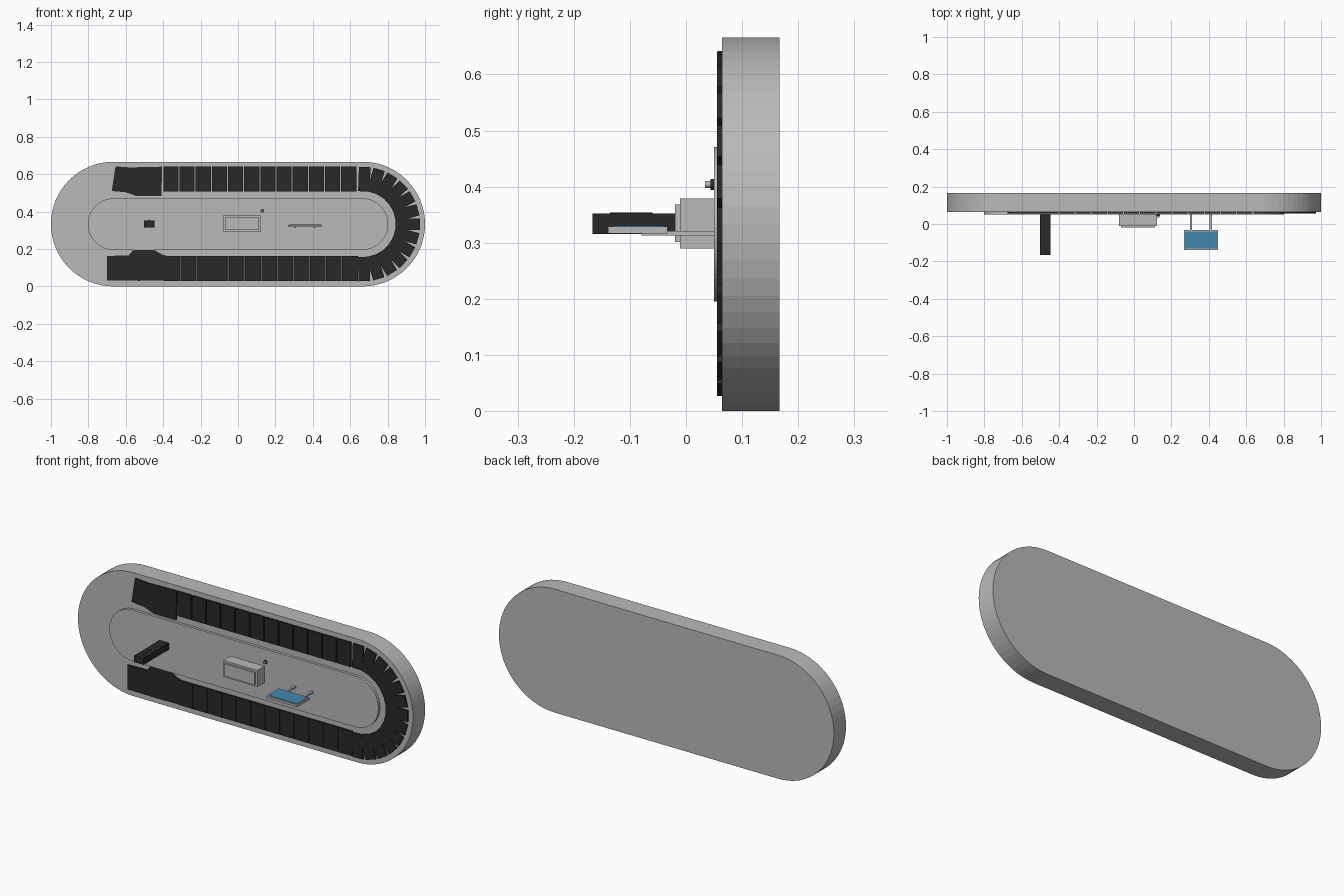
import bpy, bmesh, math
from mathutils import Matrix, Vector

if "Cube" in bpy.data.objects:
    bpy.data.objects.remove(bpy.data.objects["Cube"])


def mat(name, c):
    m = bpy.data.materials.new(name)
    m.diffuse_color = (*c, 1)
    m.use_nodes = True
    m.node_tree.nodes["Principled BSDF"].inputs["Base Color"].default_value = m.diffuse_color
    return m


GREY = mat("light grey", (0.49, 0.49, 0.49))
BLACK = mat("rubber black", (0.022, 0.022, 0.022))
BLUE = mat("screen blue", (0.055, 0.25, 0.42))


def finish(bm, name, m):
    bmesh.ops.recalc_face_normals(bm, faces=bm.faces)
    me = bpy.data.meshes.new(name)
    bm.to_mesh(me)
    bm.free()
    me.materials.append(m)
    ob = bpy.data.objects.new(name, me)
    bpy.context.collection.objects.link(ob)
    return ob


def add_prism(bm, pts, y0, y1):
    """Extrude an x-z outline from y0 to y1."""
    f = bm.faces.new([bm.verts.new((x, y0, z)) for x, z in pts])
    r = bmesh.ops.extrude_face_region(bm, geom=[f])
    vs = [v for v in r["geom"] if isinstance(v, bmesh.types.BMVert)]
    bmesh.ops.translate(bm, verts=vs, vec=(0, y1 - y0, 0))


def prism(name, pts, y0, y1, m):
    bm = bmesh.new()
    add_prism(bm, pts, y0, y1)
    return finish(bm, name, m)


def rect(x0, x1, z0, z1):
    return [(x0, z0), (x1, z0), (x1, z1), (x0, z1)]


def box(name, x0, x1, y0, y1, z0, z1, m):
    return prism(name, rect(x0, x1, z0, z1), y0, y1, m)


def cyl(name, x, z, r, y0, y1, m, n=12):
    return prism(name, [(x + r * math.cos(2 * math.pi * i / n), z + r * math.sin(2 * math.pi * i / n))
                        for i in range(n)], y0, y1, m)


CX, CZ = 0.667, 0.333


def stadium(r, cx, n=32):
    pts = []
    for side in (1, -1):
        for i in range(n + 1):
            a = -math.pi / 2 + math.pi * i / n
            pts.append((side * (cx + r * math.cos(a)), CZ + side * r * math.sin(a)))
    return pts


# Body and raised centre island
prism("body", stadium(0.333, CX), 0.064, 0.167, GREY)
prism("centre_island", stadium(0.138, 0.665), 0.050, 0.064, GREY)

# Belt slats: straight runs and the right-hand turn
bm = bmesh.new()
for i in range(12):
    x = 0.633 - 0.0865 * i
    add_prism(bm, rect(x - 0.081, x, 0.508, 0.640), 0.055, 0.064)
    x += 0.008
    add_prism(bm, rect(x - 0.084, x, 0.030, 0.163), 0.055, 0.064)
for i in range(13):
    a = math.radians(88 - 14.7 * i)
    d, t = Vector((math.cos(a), math.sin(a))), Vector((-math.sin(a), math.cos(a)))
    c = Vector((CX, CZ))
    w = 0.031
    pts = [c + d * r + t * s for r, s in ((0.175, -w), (0.305, -w), (0.305, w), (0.175, w))]
    y = 0.055 + 0.0006 * (i % 2)
    add_prism(bm, [tuple(p) for p in pts], y, 0.064)
finish(bm, "belt_slats", BLACK)

# Bunched slats at the left ends of the belt
bm = bmesh.new()
add_prism(bm, [(-0.675, 0.51), (-0.60, 0.503), (-0.54, 0.482), (-0.41, 0.482),
               (-0.405, 0.64), (-0.58, 0.636), (-0.655, 0.642)], 0.056, 0.064)
add_prism(bm, [(-0.70, 0.032), (-0.53, 0.03), (-0.38, 0.032), (-0.38, 0.163), (-0.405, 0.17),
               (-0.45, 0.195), (-0.56, 0.195), (-0.585, 0.165), (-0.70, 0.163)], 0.056, 0.064)
finish(bm, "belt_ends", BLACK)

# Projecting arm with a raised strip on top
box("arm", -0.503, -0.447, -0.167, 0.050, 0.316, 0.352, BLACK)
box("arm_strip", -0.482, -0.474, -0.135, -0.06, 0.352, 0.354, BLACK)

# Control box with framed front panel
box("control_box", -0.08, 0.123, -0.011, 0.050, 0.290, 0.379, GREY)
box("control_panel", -0.069, 0.112, -0.020, -0.011, 0.301, 0.368, GREY)

# Small knob
cyl("knob_base", 0.130, 0.404, 0.010, 0.044, 0.050, BLACK)
cyl("knob_cap", 0.130, 0.404, 0.006, 0.034, 0.044, GREY)

# Tilting screen tray on two rods
box("tray", 0.266, 0.450, -0.139, -0.033, 0.317, 0.329, GREY)
box("tray_screen", 0.272, 0.444, -0.130, -0.040, 0.329, 0.331, BLUE)
for x in (0.305, 0.410):
    box("tray_rod", x - 0.006, x + 0.006, -0.079, 0.050, 0.313, 0.321, GREY)
